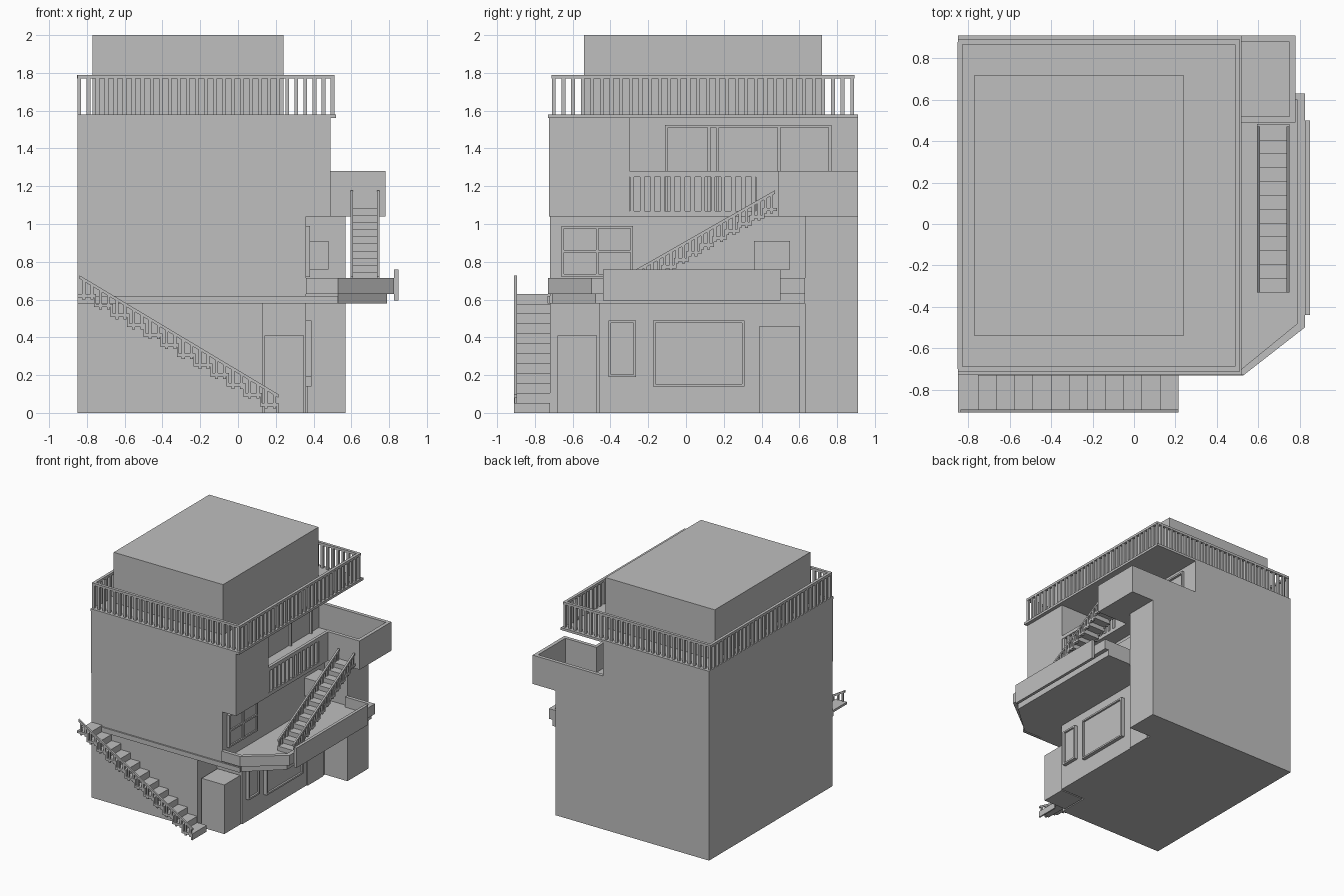
import bpy, bmesh
from mathutils import Vector

cube = bpy.data.objects.get("Cube")
if cube:
    bpy.data.objects.remove(cube)

grey = bpy.data.materials.new("plain_grey")
grey.use_nodes = True
COLOUR = (0.52, 0.52, 0.52, 1)
grey.diffuse_color = COLOUR
for node in grey.node_tree.nodes:
    if node.type == 'BSDF_PRINCIPLED':
        node.inputs["Base Color"].default_value = COLOUR


def add_prism(bm, points, z0, z1):
    low = [bm.verts.new((x, y, z0)) for x, y in points]
    high = [bm.verts.new((x, y, z1)) for x, y in points]
    bm.faces.new(low[::-1])
    bm.faces.new(high)
    n = len(points)
    for i in range(n):
        j = (i + 1) % n
        bm.faces.new((low[i], low[j], high[j], high[i]))


def add_box(bm, x0, x1, y0, y1, z0, z1):
    add_prism(bm, [(x0, y0), (x1, y0), (x1, y1), (x0, y1)], z0, z1)


def add_beam(bm, a, b, across, half_width, half_height):
    """Sloping bar with upright ends."""
    side = Vector(across) * half_width
    up = Vector((0, 0, half_height))
    ends = [[bm.verts.new(Vector(p) + side * s + up * t)
             for s, t in ((-1, -1), (1, -1), (1, 1), (-1, 1))] for p in (a, b)]
    bm.faces.new(ends[0])
    bm.faces.new(ends[1][::-1])
    for i in range(4):
        j = (i + 1) % 4
        bm.faces.new((ends[0][i], ends[1][i], ends[1][j], ends[0][j]))


def finish(name, bm):
    bmesh.ops.recalc_face_normals(bm, faces=bm.faces[:])
    mesh = bpy.data.meshes.new(name)
    bm.to_mesh(mesh)
    bm.free()
    mesh.materials.append(grey)
    obj = bpy.data.objects.new(name, mesh)
    bpy.context.collection.objects.link(obj)
    return obj


def prism(name, points, z0, z1):
    bm = bmesh.new()
    add_prism(bm, points, z0, z1)
    return finish(name, bm)


def boxes(name, *bounds):
    bm = bmesh.new()
    for b in bounds:
        add_box(bm, *b)
    return finish(name, bm)


LEFT, FRONT, BACK = -0.85, -0.72, 0.91
WALL, PIER, UPPER = 0.36, 0.57, 0.49

# Storeys
prism("ground_storey", [(LEFT, FRONT), (0.13, FRONT), (0.13, -0.46), (WALL, -0.46),
      (WALL, 0.63), (PIER, 0.63), (PIER, BACK), (LEFT, BACK)], 0, 0.58)
prism("middle_storey", [(LEFT, FRONT), (WALL, FRONT), (WALL, 0.63),
      (PIER, 0.63), (PIER, BACK), (LEFT, BACK)], 0.58, 1.04)
boxes("upper_floor", (LEFT, UPPER, FRONT - 0.005, BACK, 1.04, 1.07))
prism("upper_storey", [(LEFT, FRONT - 0.005), (UPPER, FRONT - 0.005), (UPPER, -0.30),
      (0.13, -0.30), (0.13, BACK), (LEFT, BACK)], 1.07, 1.56)
boxes("roof_slab", (LEFT, 0.52, -0.73, BACK, 1.56, 1.58))
boxes("penthouse", (-0.77, 0.24, -0.54, 0.72, 1.58, 2.0))

# Roof railing
bm = bmesh.new()
RX0, RX1, RY0, RY1 = -0.84, 0.50, -0.70, 0.88
for y in (RY0, RY1):
    add_box(bm, RX0 - 0.01, RX1 + 0.012, y - 0.012, y + 0.012, 1.77, 1.79)
for x in (RX0, RX1):
    add_box(bm, x - 0.012, x + 0.012, RY0, RY1, 1.77, 1.79)
COUNT_X, COUNT_Y = 28, 31
for i in range(COUNT_X + 1):
    x = RX0 + (RX1 - RX0) * i / COUNT_X
    for y in (RY0, RY1):
        add_box(bm, x - 0.01, x + 0.01, y - 0.01, y + 0.01, 1.58, 1.775)
for i in range(1, COUNT_Y):
    y = RY0 + (RY1 - RY0) * i / COUNT_Y
    for x in (RX0, RX1):
        add_box(bm, x - 0.01, x + 0.01, y - 0.01, y + 0.01, 1.58, 1.775)
finish("roof_railing", bm)

# Loggia railing
bm = bmesh.new()
add_box(bm, UPPER - 0.025, UPPER, -0.30, 0.37, 1.25, 1.28)
for i in range(13):
    y = -0.285 + i * 0.0535
    add_box(bm, UPPER - 0.025, UPPER - 0.003, y - 0.011, y + 0.011, 1.07, 1.25)
finish("loggia_railing", bm)

# Upper corner balcony
boxes("upper_balcony",
      (UPPER, 0.78, 0.49, BACK, 1.04, 1.07),
      (0.13, 0.78, BACK - 0.03, BACK, 1.07, 1.28),
      (0.75, 0.78, 0.49, BACK - 0.03, 1.07, 1.28),
      (UPPER, 0.75, 0.49, 0.52, 1.07, 1.28),
      (UPPER - 0.025, UPPER, 0.37, 0.52, 1.07, 1.28))

# Loggia glazing frame
bm = bmesh.new()
for y0, y1 in ((-0.11, -0.095), (0.115, 0.13), (0.16, 0.175), (0.485, 0.50), (0.755, 0.77)):
    add_box(bm, 0.13, 0.15, y0, y1, 1.07, 1.51)
add_box(bm, 0.13, 0.15, -0.11, 0.77, 1.51, 1.525)
finish("loggia_window_frame", bm)

# Lower balcony
prism("lower_balcony_slab", [(WALL, FRONT + 0.01), (0.53, FRONT + 0.01), (0.79, -0.48),
      (0.79, 0.63), (WALL, 0.63)], 0.58, 0.63)
prism("lower_balcony_parapet", [(WALL, -0.73), (0.53, -0.73), (0.825, -0.50), (0.825, 0.63),
      (0.57, 0.63), (0.57, 0.60), (0.79, 0.60), (0.79, -0.48), (0.52, -0.70), (WALL, -0.70)],
      0.63, 0.715)
boxes("balcony_sign_panel", (0.825, 0.85, -0.44, 0.50, 0.595, 0.76))
boxes("front_ledge", (LEFT, 0.53, -0.732, FRONT, 0.58, 0.62))

# Ground floor fittings
boxes("corner_cabinet", (0.14, 0.35, -0.68, -0.47, 0, 0.41))
boxes("back_door", (WALL, WALL + 0.009, 0.39, 0.60, 0, 0.46))


def framed_window(name, x, y0, y1, z0, z1, depth, columns, rows):
    """Shallow panes behind a projecting frame with glazing bars."""
    w = 0.014
    bm = bmesh.new()
    add_box(bm, x, x + depth * 0.5, y0 + w, y1 - w, z0 + w, z1 - w)
    for i in range(columns + 1):
        y = y0 + (y1 - y0 - w) * i / columns
        add_box(bm, x, x + depth, y, y + w, z0, z1)
    for i in range(rows + 1):
        z = z0 + (z1 - z0 - w) * i / rows
        add_box(bm, x, x + depth, y0 + w, y1 - w, z, z + w)
    finish(name, bm)


framed_window("small_ground_window", WALL, -0.41, -0.265, 0.19, 0.49, 0.03, 1, 1)
framed_window("large_ground_window", WALL, -0.175, 0.31, 0.14, 0.49, 0.03, 1, 1)
framed_window("middle_window", WALL, -0.66, -0.28, 0.72, 0.99, 0.022, 2, 2)
boxes("wall_unit", (WALL, 0.48, 0.36, 0.55, 0.76, 0.91))


def staircase(name, start, run, rise, steps, width_range, axis, rails):
    """Zigzag treads and risers with two balusters per step under a sloping rail."""
    bm = bmesh.new()
    sign = 1 if run > 0 else -1

    def block(a, b, w0, w1, z0, z1):
        a, b = min(a, b), max(a, b)
        if axis == 'x':
            add_box(bm, a, b, w0, w1, z0, z1)
        else:
            add_box(bm, w0, w1, a, b, z0, z1)

    z_start = start[1]
    w0, w1 = width_range
    for i in range(steps):
        a = start[0] + run * i
        top = z_start + rise * (i + 1)
        block(a, a + run + sign * 0.012, w0, w1, top - 0.018, top)
        block(a, a + sign * 0.012, w0, w1, max(top - rise - 0.018, z_start), top - 0.018)
        for t in (0.25, 0.75):
            c = a + run * t
            for w in rails:
                rail_z = z_start + 0.068 + rise * (i + t) + rise * 0.4
                block(c - 0.008, c + 0.008, w - 0.006, w + 0.006, top - 0.03, rail_z)
    across = (0, 1, 0) if axis == 'x' else (1, 0, 0)
    end = start[0] + run * steps
    for w in rails:
        ends = []
        for s, k in ((start[0], 0), (end, steps)):
            z = z_start + 0.068 + rise * (k + 0.4)
            ends.append((s, w, z) if axis == 'x' else (w, s, z))
        add_beam(bm, ends[0], ends[1], across, 0.007, 0.009)
    finish(name, bm)


# Outdoor stairs
staircase("front_stair", (0.215, 0), -0.0878, 0.0525, 12, (-0.91, FRONT), 'x', [-0.903])
staircase("balcony_stair", (-0.33, 0.63), 0.0667, 0.038, 12, (0.595, 0.75), 'y', [0.602, 0.743])
